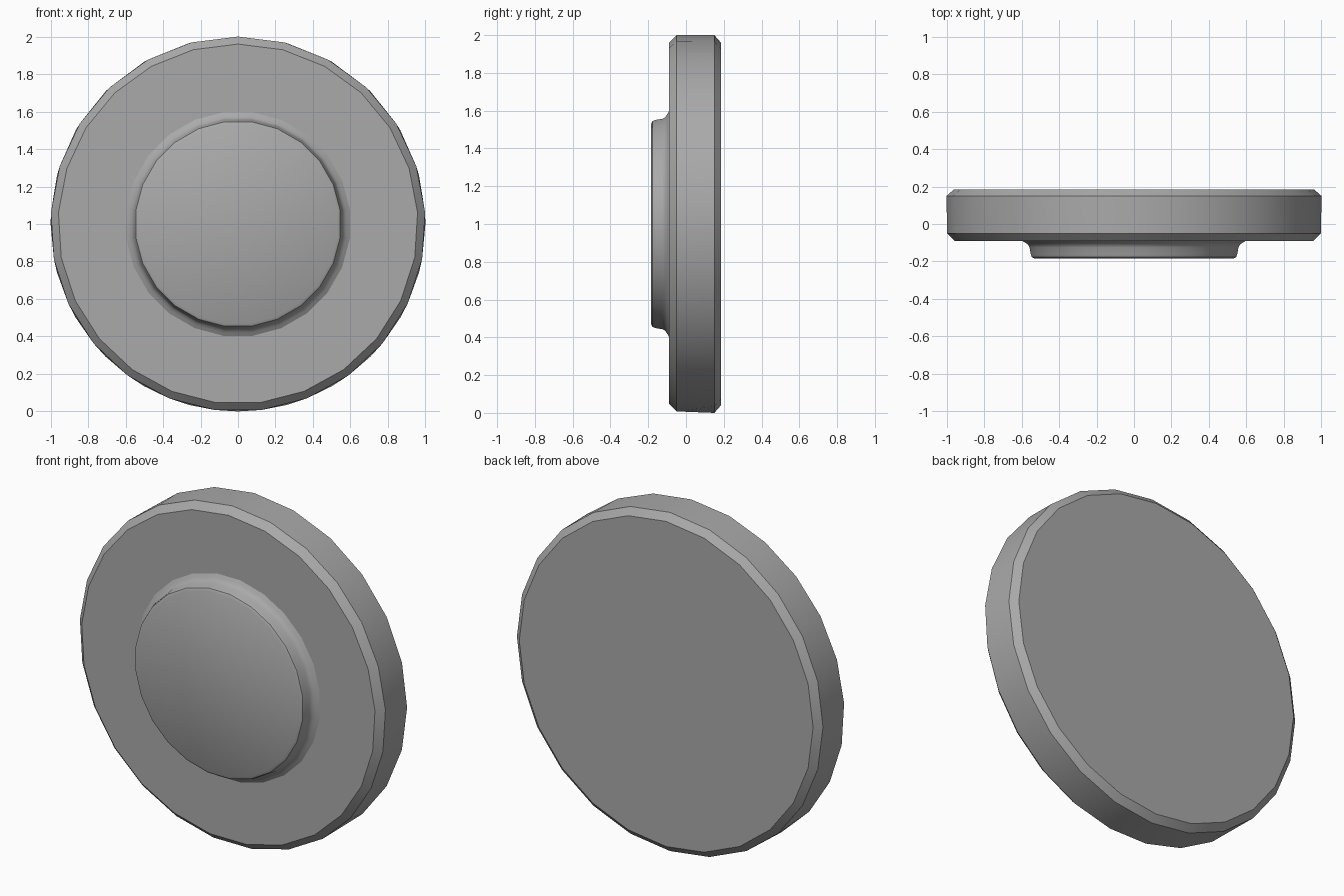
import bpy, bmesh
from math import sin, cos, pi

cube = bpy.data.objects.get("Cube")
if cube:
    bpy.data.objects.remove(cube, do_unlink=True)

grey = bpy.data.materials.new("plain grey")
grey.use_nodes = True
colour = (0.40, 0.40, 0.40, 1)
grey.diffuse_color = colour
grey.node_tree.nodes["Principled BSDF"].inputs["Base Color"].default_value = colour


def build_round(name, profile):
    """Stack rings of (radius, y, sides, turn) along y, bridge them and cap both ends."""
    bm = bmesh.new()
    loops = []
    for radius, y, sides, turn in profile:
        angles = [turn + 2 * pi * i / sides for i in range(sides)]
        ring = [bm.verts.new((radius * sin(a), y, 1 + radius * cos(a))) for a in angles]
        loops.append([bm.edges.new((ring[i - 1], ring[i])) for i in range(sides)])
    for near, far in zip(loops, loops[1:]):
        bmesh.ops.bridge_loops(bm, edges=near + far)
    for end in (loops[0], loops[-1]):
        bmesh.ops.contextual_create(bm, geom=end)
    bmesh.ops.recalc_face_normals(bm, faces=bm.faces)
    mesh = bpy.data.meshes.new(name)
    bm.to_mesh(mesh)
    bm.free()
    mesh.materials.append(grey)
    obj = bpy.data.objects.new(name, mesh)
    bpy.context.collection.objects.link(obj)
    bpy.ops.object.select_all(action="DESELECT")
    obj.select_set(True)
    bpy.context.view_layer.objects.active = obj
    bpy.ops.object.shade_smooth_by_angle(angle=pi / 6)
    return obj


# Main disc with chamfered rims
build_round("disc", [
    (0.96, -0.09, 25, 0), (1.0, -0.05, 25, 0),
    (1.0, 0.15, 24, 0), (0.96, 0.185, 24, 0)])

# Raised hub with a rounded lip and a flared foot
half = pi / 24
build_round("hub", [(r, y, 24, half) for r, y in (
    (0.535, -0.185), (0.55, -0.177), (0.556, -0.16), (0.562, -0.125),
    (0.57, -0.11), (0.585, -0.10), (0.605, -0.088))])
